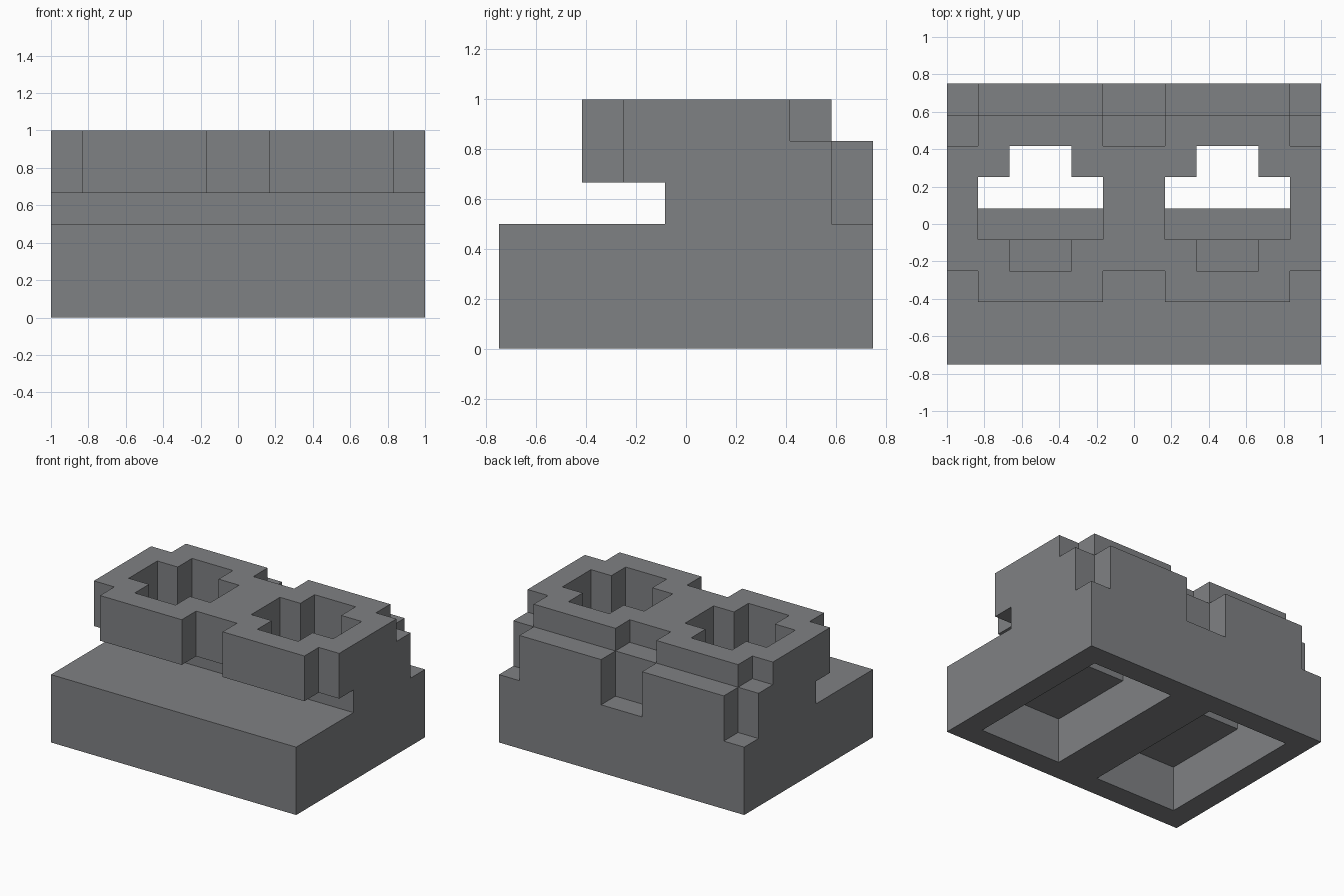
import bpy
import bmesh
from itertools import product
from mathutils import Vector

cube = bpy.data.objects.get("Cube")
if cube:
    bpy.data.objects.remove(cube, do_unlink=True)

U = 1 / 6          # size of one grid step
Y_SHIFT = 4.5      # half the depth in grid steps

# Material
grey = bpy.data.materials.new("stone_grey")
grey.use_nodes = True
colour = (0.213, 0.22, 0.23, 1.0)
grey.diffuse_color = colour
bsdf = next(n for n in grey.node_tree.nodes if n.type == 'BSDF_PRINCIPLED')
bsdf.inputs["Base Color"].default_value = colour
bsdf.inputs["Roughness"].default_value = 0.8


def cells(x, y, z):
    """Grid cells inside a box given as three (start, end) ranges."""
    return set(product(range(*x), range(*y), range(*z)))


# Solid masses of the left half, mirrored later
solid = cells((0, 6), (0, 9), (0, 3))        # base
solid |= cells((0, 6), (4, 9), (3, 4))       # neck
solid |= cells((0, 6), (2, 8), (4, 6))       # overhanging top slab
solid |= cells((0, 6), (8, 9), (4, 5))       # rear ledge

# Notches at the middle and the outer corner
for x in ((0, 1), (5, 6)):
    solid -= cells(x, (2, 3), (4, 6))        # front edge of slab
    solid -= cells(x, (8, 9), (3, 5))        # rear ledge
    solid -= cells(x, (7, 8), (5, 6))        # rear edge of slab

# Underside cavity, rear shaft and cross-shaped opening
solid -= cells((1, 5), (1, 8), (0, 2))
solid -= cells((1, 5), (5, 8), (2, 4))
solid -= cells((1, 5), (4, 6), (4, 6))
solid -= cells((2, 4), (3, 7), (4, 6))


def skin(filled):
    """Outer faces of the filled cells, left open on the mirror plane."""
    bm = bmesh.new()
    for cell in sorted(filled):
        for axis, side in product(range(3), (0, 1)):
            near = list(cell)
            near[axis] += 2 * side - 1
            if tuple(near) in filled or near[0] < 0:
                continue
            a, b = (axis + 1) % 3, (axis + 2) % 3
            ring = []
            for da, db in ((0, 0), (1, 0), (1, 1), (0, 1)):
                p = Vector(cell)
                p[axis] += side
                p[a] += da
                p[b] += db
                p.y -= Y_SHIFT
                ring.append(bm.verts.new(p * U))
            bm.faces.new(ring if side else ring[::-1])
    bmesh.ops.remove_doubles(bm, verts=bm.verts[:], dist=0.001)
    # Merge the flat areas into large faces
    bmesh.ops.dissolve_limit(bm, angle_limit=0.01, verts=bm.verts[:],
                             edges=bm.edges[:])
    return bm


# Stepped block
mesh = bpy.data.meshes.new("stepped_block")
bm = skin(solid)
bm.to_mesh(mesh)
bm.free()
mesh.materials.append(grey)
block = bpy.data.objects.new("stepped_block", mesh)
bpy.context.collection.objects.link(block)

mirror = block.modifiers.new("mirror_halves", 'MIRROR')
mirror.use_axis[0] = True
mirror.use_clip = True
mirror.merge_threshold = 0.001
